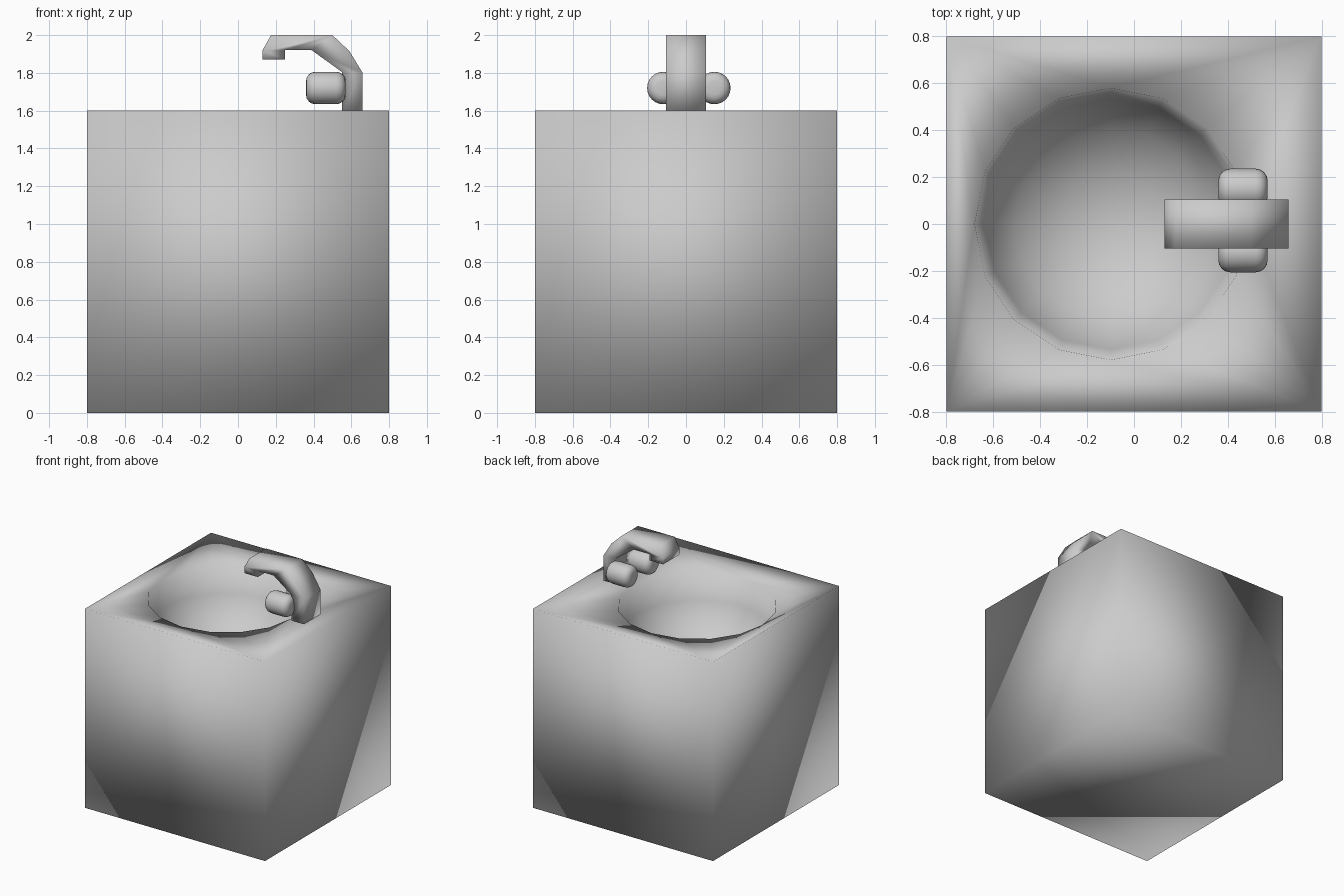
import bpy, bmesh
from math import sin, cos, pi, radians

if "Cube" in bpy.data.objects:
    bpy.data.objects.remove(bpy.data.objects["Cube"])


def add_object(name, bm):
    bmesh.ops.recalc_face_normals(bm, faces=bm.faces[:])
    for f in bm.faces:
        f.smooth = True
    mesh = bpy.data.meshes.new(name)
    bm.to_mesh(mesh)
    bm.free()
    obj = bpy.data.objects.new(name, mesh)
    bpy.context.collection.objects.link(obj)
    return obj


# Block with a round bowl sunk into its top
def make_basin(half=0.8, height=1.6, cx=-0.1, radius=0.58, rim_z=1.56, depth=0.53):
    bm = bmesh.new()
    signs = ((1, 1), (-1, 1), (-1, -1), (1, -1))
    low = [bm.verts.new((half * x, half * y, 0)) for x, y in signs]
    top = [bm.verts.new((half * x, half * y, height)) for x, y in signs]
    bm.faces.new(low)
    rings = []
    for j in range(4):
        a = j * pi / 8
        rings.append([bm.verts.new((cx + radius * cos(a) * cos(k * pi / 8),
                                    radius * cos(a) * sin(k * pi / 8),
                                    rim_z - depth * sin(a))) for k in range(16)])
    pole = bm.verts.new((cx, 0, rim_z - depth))
    rim = rings[0]
    for q in range(4):
        n = (q + 1) % 4
        bm.faces.new((low[q], low[n], top[n], top[q]))
        # top surface fans from each corner to the rim
        for k in range(4 * q, 4 * q + 4):
            bm.faces.new((top[q], rim[(k + 1) % 16], rim[k]))
        bm.faces.new((top[q], top[n], rim[(4 * q + 4) % 16]))
    for k in range(16):
        n = (k + 1) % 16
        for a, b in zip(rings, rings[1:]):
            bm.faces.new((a[k], a[n], b[n], b[k]))
        bm.faces.new((rings[-1][k], rings[-1][n], pole))
    return add_object("basin", bm)


# Bent spout from a side profile
def make_spout(width=0.21):
    profile = [(0.66, 1.6), (0.66, 1.8), (0.59, 1.915), (0.5, 2.0), (0.175, 2.0),
               (0.13, 1.92), (0.13, 1.87), (0.25, 1.87), (0.25, 1.92),
               (0.39, 1.92), (0.55, 1.805), (0.55, 1.6)]
    bm = bmesh.new()
    face = bm.faces.new([bm.verts.new((x, -width / 2, z)) for x, z in profile])
    out = bmesh.ops.extrude_face_region(bm, geom=[face], use_keep_orig=True)
    verts = [g for g in out["geom"] if isinstance(g, bmesh.types.BMVert)]
    bmesh.ops.translate(bm, verts=verts, vec=(0, width, 0))
    return add_object("spout", bm)


# Rounded tap handle lying along x
def make_handle(name, y):
    bpy.ops.mesh.primitive_cylinder_add(vertices=24, radius=0.086, depth=0.21,
                                        location=(0.465, y, 1.72),
                                        rotation=(0, radians(90), 0))
    obj = bpy.context.object
    obj.name = name
    bevel = obj.modifiers.new("rounding", 'BEVEL')
    bevel.width = 0.05
    bevel.segments = 4
    bevel.limit_method = 'ANGLE'
    bpy.ops.object.shade_smooth()


make_basin()
make_spout()
make_handle("left_handle", -0.12)
make_handle("right_handle", 0.15)
